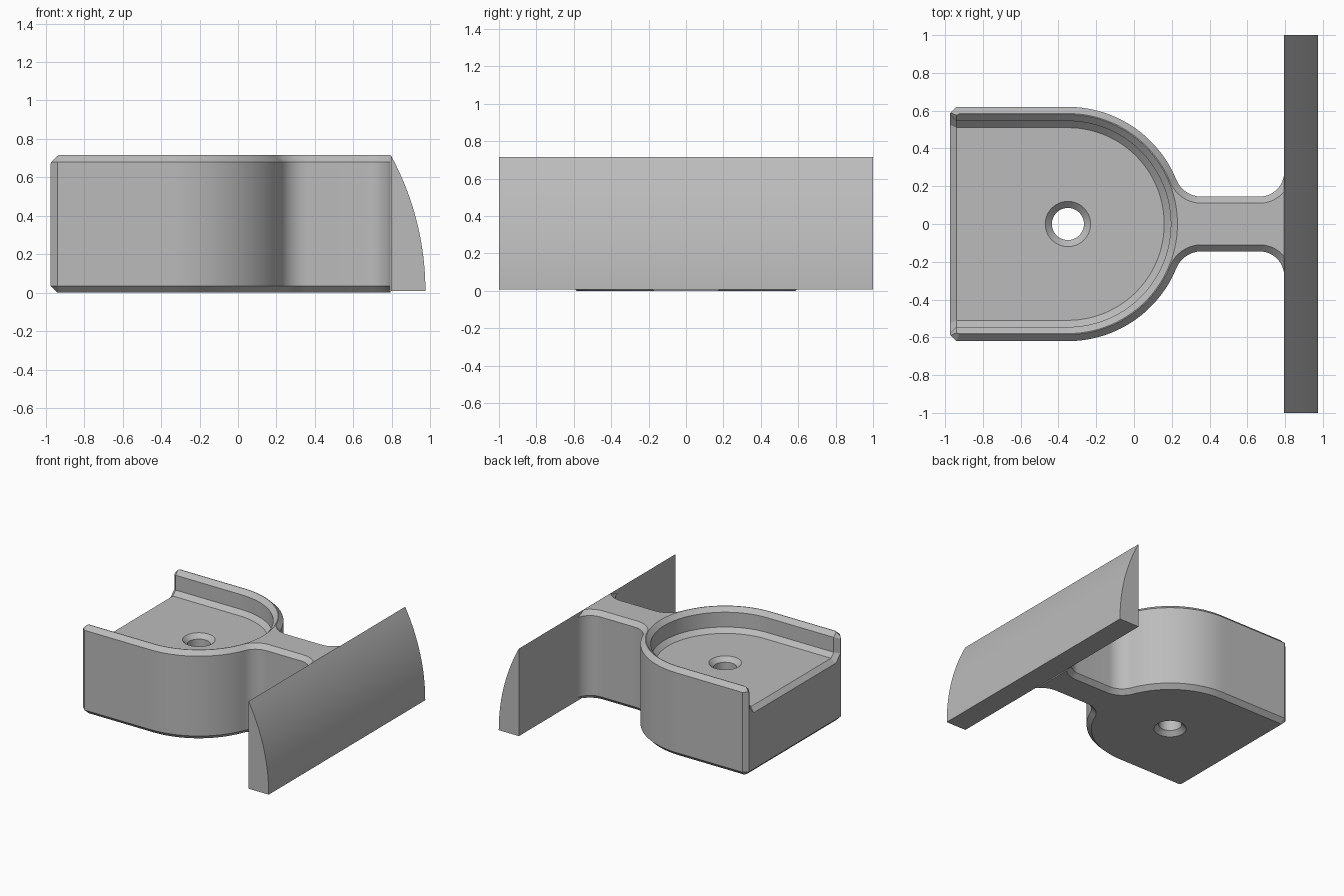
import bpy, bmesh
from math import sin, cos, pi, sqrt, atan2, radians
from mathutils import Vector

cube = bpy.data.objects.get("Cube")
if cube:
    bpy.data.objects.remove(cube)

grey = bpy.data.materials.new("plain grey")
grey.use_nodes = True
tone = (0.5, 0.5, 0.5, 1)
grey.diffuse_color = tone
grey.node_tree.nodes["Principled BSDF"].inputs["Base Color"].default_value = tone

HEIGHT, FLOOR, CH = 0.715, 0.525, 0.035   # top, pocket floor, chamfer
CX, R = -0.35, 0.62                       # centre and radius of the round end
LEFT, PLATE_X = -0.975, 0.795


def loft(name, rings, trim=None):
    """Skin matching closed rings and cap both ends."""
    bm = bmesh.new()
    rows = [[bm.verts.new(p) for p in ring] for ring in rings]
    n = len(rows[0])
    for a, b in zip(rows, rows[1:]):
        for i in range(n):
            j = (i + 1) % n
            bm.faces.new((a[i], a[j], b[j], b[i]))
    bm.faces.new(rows[0])
    bm.faces.new(rows[-1])
    if trim is not None:
        bmesh.ops.bisect_plane(bm, geom=bm.verts[:] + bm.edges[:] + bm.faces[:],
                               plane_co=(trim, 0, 0), plane_no=(1, 0, 0),
                               clear_outer=True)
        bmesh.ops.holes_fill(bm, edges=[e for e in bm.edges if e.is_boundary])
    bmesh.ops.recalc_face_normals(bm, faces=bm.faces)
    mesh = bpy.data.meshes.new(name)
    bm.to_mesh(mesh)
    bm.free()
    mesh.materials.append(grey)
    ob = bpy.data.objects.new(name, mesh)
    bpy.context.collection.objects.link(ob)
    return ob


def arc(cx, cy, r, a0, a1, n):
    return [(cx + r * cos(a0 + (a1 - a0) * i / n),
             cy + r * sin(a0 + (a1 - a0) * i / n)) for i in range(n + 1)]


def inset(pts, d):
    """Mitred inward offset of an open clockwise line."""
    pts = [Vector(p) for p in pts]
    normals = []
    for a, b in zip(pts, pts[1:]):
        t = (b - a).normalized()
        normals.append(Vector((t.y, -t.x)))
    out = []
    for i, p in enumerate(pts):
        n0, n1 = normals[max(i - 1, 0)], normals[min(i, len(normals) - 1)]
        out.append(p + (n0 + n1) * d / (1 + n0.dot(n1)))
    return out


def smooth(ob):
    bpy.ops.object.select_all(action='DESELECT')
    ob.select_set(True)
    bpy.context.view_layer.objects.active = ob
    bpy.ops.object.shade_smooth_by_angle(angle=radians(25))


# Half outline of the body: end corner, round end, fillet, neck, flare
neck, f1, f2 = 0.145, 0.145, 0.13
fx = CX + sqrt((R + f1) ** 2 - (neck + f1) ** 2)
touch = atan2(neck + f1, fx - CX)
half = [(LEFT, R - CH), (LEFT + CH, R)]
half += arc(CX, 0, R, pi / 2, touch, 28)
half += arc(fx, neck + f1, f1, touch + pi, 1.5 * pi, 14)
half += arc(PLATE_X - f2, neck + f2, f2, -pi / 2, 0, 16)
mirrored = [(x, -y) for x, y in reversed(half)]
# Start and finish at the middle of the flat end so its edge is inset too
outline = [(LEFT, 0)] + half
lower = mirrored + [(LEFT, 0)]


def body_ring(d, z):
    return [(p[0], p[1], z) for p in inset(outline, d) + inset(lower, d)[:-1]]


body = loft("holder_body", [body_ring(CH, 0), body_ring(0, CH),
                            body_ring(0, HEIGHT - CH), body_ring(CH, HEIGHT)],
            trim=PLATE_X - 0.001)


# Pocket with chamfered floor and rim
def pocket_ring(r, z):
    pts = [(-1.2, r)] + arc(CX, 0, r, pi / 2, -pi / 2, 56) + [(-1.2, -r)]
    return [(x, y, z) for x, y in pts]


WALL = 0.545
section = [(WALL - CH, FLOOR), (WALL, FLOOR + CH),
           (WALL, HEIGHT - CH), (WALL + 2 * CH, HEIGHT + CH)]
pocket = loft("pocket_cutter", [pocket_ring(r, z) for r, z in section])

# Flare that chamfers the open end of the pocket
g, k = 2 * CH, 2 * CH * 0.414
wide = [(WALL - CH + k, FLOOR - g), (WALL + g, FLOOR + CH - k),
        (WALL + g, HEIGHT - CH - k), (WALL + g * 2.414, HEIGHT + CH)]


def mouth_ring(x, sec):
    return [(x, y, z) for y, z in sec] + [(x, -y, z) for y, z in reversed(sec)]


mouth = loft("mouth_cutter", [mouth_ring(LEFT + CH, section),
                              mouth_ring(LEFT - CH, wide)])

# Screw hole, countersunk at both ends
hole_r, e = 0.085, 0.05
hole = loft("hole_cutter", [
    [(x, y, z) for x, y in arc(CX, 0, r, 0, 2 * pi, 48)[:-1]]
    for r, z in ((hole_r + CH + e, -e), (hole_r, CH),
                 (hole_r, FLOOR - CH), (hole_r + CH + e, FLOOR + e))])

bpy.context.view_layer.objects.active = body
for cutter in (pocket, mouth, hole):
    cutter.hide_render = True
    mod = body.modifiers.new("cut", 'BOOLEAN')
    mod.operation = 'DIFFERENCE'
    mod.solver = 'EXACT'
    mod.object = cutter
    bpy.ops.object.modifier_apply(modifier=mod.name)
    bpy.data.objects.remove(cutter)
smooth(body)

# Curved plate: flat back, bowed front that thins to an edge at the top
z0, depth = 0.008, 0.18
rise = HEIGHT - z0
bow = (rise ** 2 + depth ** 2) / (2 * depth)
profile = [(PLATE_X, z0)] + arc(PLATE_X + depth - bow, z0, bow, 0,
                                atan2(rise, bow - depth), 24)
plate = loft("curved_plate", [[(x, y, z) for x, z in profile] for y in (-1, 1)])
smooth(plate)
